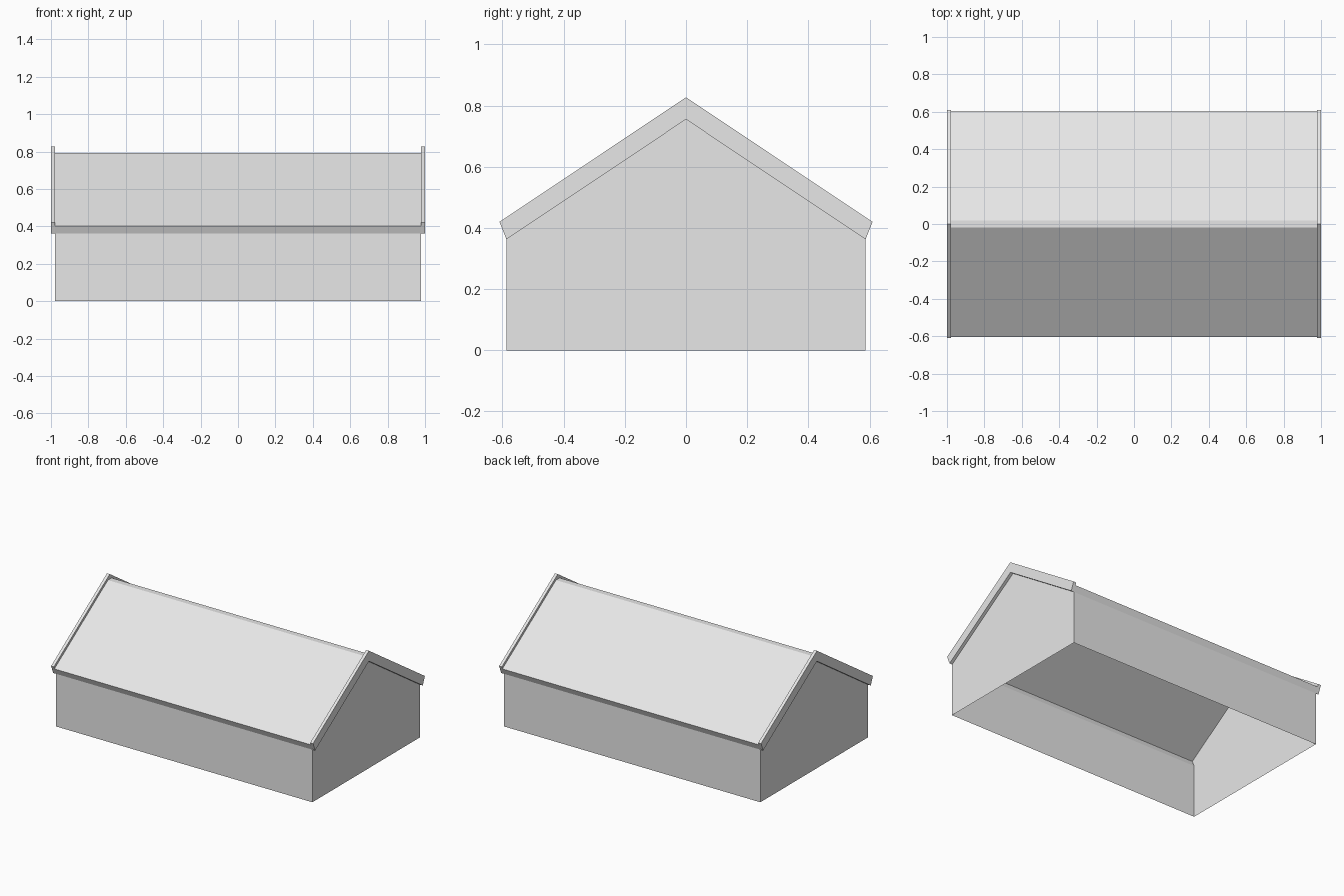
import bpy, bmesh
from mathutils import Vector

if "Cube" in bpy.data.objects:
    bpy.data.objects.remove(bpy.data.objects["Cube"])

HALF = 0.979                      # half length of the walls and roof
EAVE = (0.587, 0.363)             # wall top (y, z)
APEX = 0.755                      # gable wall peak

grey = bpy.data.materials.new("plain grey")
grey.diffuse_color = (0.8, 0.8, 0.8, 1)
grey.use_nodes = True
grey.node_tree.nodes["Principled BSDF"].inputs["Base Color"].default_value = grey.diffuse_color


def finish(name, bm):
    mesh = bpy.data.meshes.new(name)
    bm.to_mesh(mesh)
    bm.free()
    mesh.materials.append(grey)
    obj = bpy.data.objects.new(name, mesh)
    bpy.context.collection.objects.link(obj)


def mirrored(half):
    """Mirror a half profile of (y, z) points across y = 0."""
    return half + [(-y, z) for y, z in reversed(half) if y > 0]


def sweep(bm, profile, x0, x1, closed=False):
    """Sweep a profile along x and return its two end loops."""
    ends = [[bm.verts.new((x, y, z)) for y, z in profile] for x in (x0, x1)]
    a, b = ends
    count = len(profile)
    for i in range(count if closed else count - 1):
        j = (i + 1) % count
        bm.faces.new((a[i], a[j], b[j], b[i]))
    return ends


def face_outward(bm):
    bm.normal_update()
    for f in bm.faces:
        if f.normal.dot(f.calc_center_median() - Vector((0, 0, 0.3))) < 0:
            f.normal_flip()


# Walls: long side sheets and pentagonal gables, open below and above
bm = bmesh.new()
gable = mirrored([(EAVE[0], 0), EAVE, (0, APEX)])
for end in sweep(bm, gable, -HALF, HALF):
    bm.faces.new(end)
bm.faces.ensure_lookup_table()
bmesh.ops.delete(bm, geom=[f for f in bm.faces
                           if len(f.verts) == 4
                           and max(v.co.z for v in f.verts) > EAVE[1] + 0.01],
                 context='FACES_ONLY')
face_outward(bm)
finish("walls", bm)

# Roof: sloped sheets with a flat ridge strip and leaning eave boards
bm = bmesh.new()
sweep(bm, mirrored([EAVE, (0.604, 0.403), (0.02, 0.793)]), -HALF, HALF)
face_outward(bm)
finish("roof", bm)

# Gable trim: raised boards along both roof ends
trim = [EAVE, (0.61, 0.42), (0, 0.827), (-0.61, 0.42), (-EAVE[0], EAVE[1]), (0, APEX)]
for side, name in ((-1, "left_gable_trim"), (1, "right_gable_trim")):
    bm = bmesh.new()
    for end in sweep(bm, trim, side * HALF, side * 1.0, closed=True):
        # split the chevron at the peak into two flat halves
        bm.faces.new((end[0], end[1], end[2], end[5]))
        bm.faces.new((end[5], end[2], end[3], end[4]))
    bmesh.ops.recalc_face_normals(bm, faces=bm.faces[:])
    bmesh.ops.dissolve_limit(bm, angle_limit=0.01, verts=bm.verts[:], edges=bm.edges[:])
    finish(name, bm)
